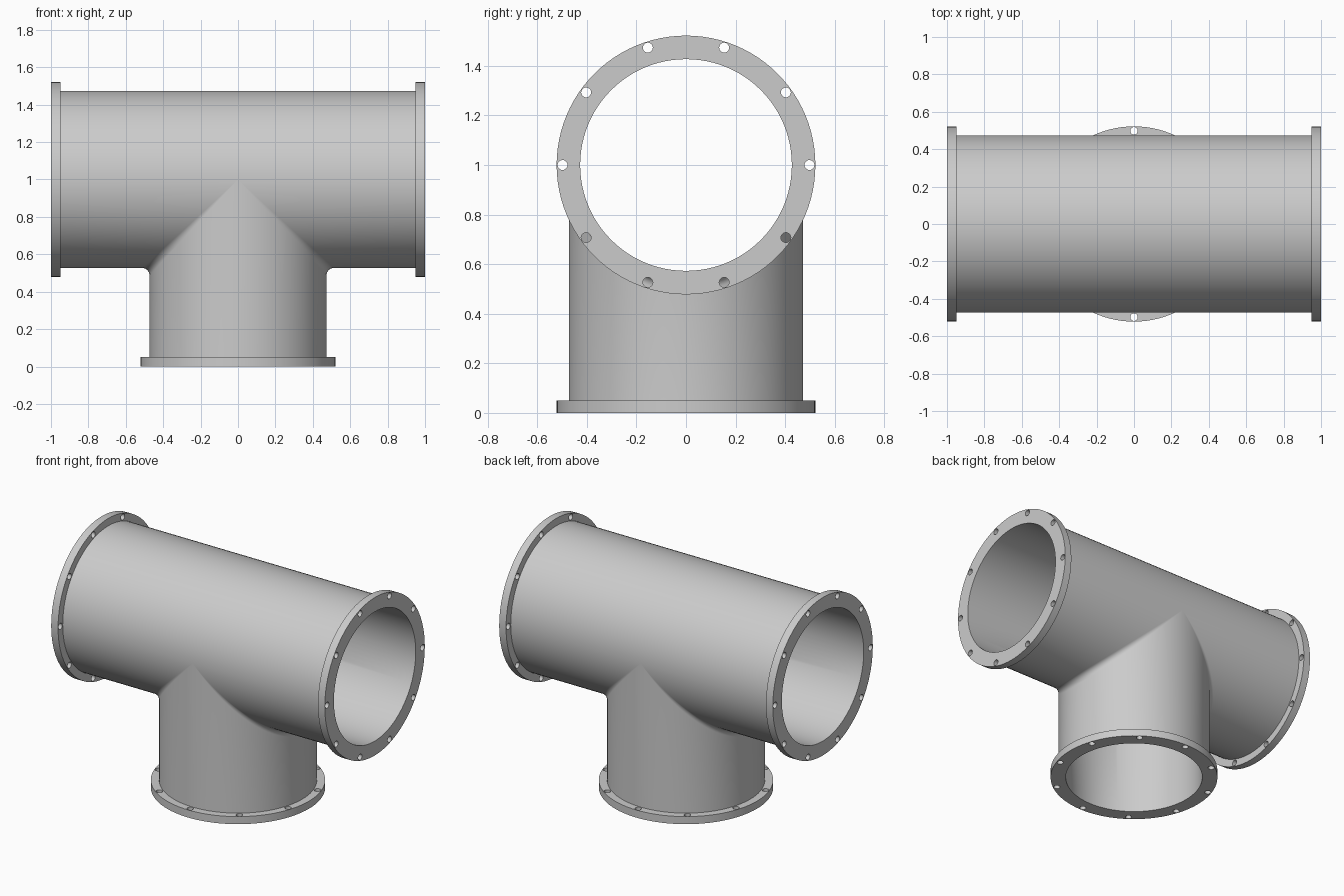
import bpy, bmesh
from math import sin, cos, pi
from mathutils import Vector, Matrix

if "Cube" in bpy.data.objects:
    bpy.data.objects.remove(bpy.data.objects["Cube"])

OUTER, BORE, FILLET = 0.473, 0.427, 0.04
FLANGE_R, FLANGE_T = 0.522, 0.05
AXIS_Z, HALF_LEN = 1.0, 1.0
END = HALF_LEN - FLANGE_T
HALF_STEPS, ARC_STEPS = 48, 8
HOLES, HOLE_R, HOLE_CIRCLE = 10, 0.02, 0.498


def to_object(name, bm):
    bmesh.ops.remove_doubles(bm, verts=bm.verts, dist=1e-5)
    bmesh.ops.recalc_face_normals(bm, faces=bm.faces)
    mesh = bpy.data.meshes.new(name)
    bm.to_mesh(mesh)
    bm.free()
    obj = bpy.data.objects.new(name, mesh)
    bpy.context.collection.objects.link(obj)
    return obj


def activate(obj):
    bpy.ops.object.select_all(action='DESELECT')
    obj.select_set(True)
    bpy.context.view_layer.objects.active = obj


def shade(obj):
    activate(obj)
    bpy.ops.object.shade_smooth_by_angle(angle=pi / 6)


def loft(bm, sections, side, closed):
    """Skin neighbouring sections with quads; side mirrors in x."""
    rows = [[bm.verts.new((p[0] * side, p[1], p[2])) for p in s] for s in sections]
    for a, b in zip(rows, rows[1:]):
        n = len(a)
        for i in range(n if closed else n - 1):
            j = (i + 1) % n
            bm.faces.new((a[i], a[j], b[j], b[i]))


def branch_section(t):
    """Wall outline: bore, branch foot, outside, filleted corner, run end."""
    c, s = cos(t), sin(t)
    reach = OUTER + FILLET
    centre = Vector((reach * c, reach * s, AXIS_Z - reach * c))
    n_branch, n_run = Vector((c, s, 0)), Vector((0, s, -c))
    bore = [(END, BORE * s, AXIS_Z - BORE * c),
            (BORE * c, BORE * s, AXIS_Z - BORE * c),
            (BORE * c, BORE * s, FLANGE_T)]
    corner = [centre - FILLET * n_branch.slerp(n_run, k / ARC_STEPS)
              for k in range(ARC_STEPS + 1)]
    return (bore + [(OUTER * c, OUTER * s, FLANGE_T)] + corner
            + [(END, OUTER * s, AXIS_Z - OUTER * c)])


def crown_section(t):
    c, s = cos(t), sin(t)
    return [(x, r * s, AXIS_Z - r * c)
            for x, r in ((0, BORE), (END, BORE), (END, OUTER), (0, OUTER))]


# Tee-shaped pipe wall
bm = bmesh.new()
lower = [-pi / 2 + pi * i / HALF_STEPS for i in range(HALF_STEPS + 1)]
for side in (1, -1):
    loft(bm, [branch_section(t) for t in lower], side, True)
    loft(bm, [crown_section(t + pi) for t in lower], side, False)
shade(to_object("tee_pipe", bm))


# Bolted ring flanges
def make_flange(name, matrix):
    bm = bmesh.new()
    ring = [bm.verts.new((r, 0, z)) for r, z in
            ((BORE, 0), (FLANGE_R, 0), (FLANGE_R, FLANGE_T), (BORE, FLANGE_T))]
    edges = [bm.edges.new((ring[i], ring[(i + 1) % 4])) for i in range(4)]
    bmesh.ops.spin(bm, geom=ring + edges, axis=(0, 0, 1), cent=(0, 0, 0),
                   angle=2 * pi, steps=2 * HALF_STEPS)
    flange = to_object(name, bm)

    bm = bmesh.new()
    for i in range(HOLES):
        a = pi / 2 + 2 * pi * i / HOLES
        spot = Matrix.Translation((HOLE_CIRCLE * cos(a), HOLE_CIRCLE * sin(a), FLANGE_T / 2))
        bmesh.ops.create_cone(bm, cap_ends=True, segments=20, radius1=HOLE_R,
                              radius2=HOLE_R, depth=FLANGE_T * 3, matrix=spot)
    cutter = to_object("bolt_hole_cutter", bm)
    cutter.hide_render = True

    mod = flange.modifiers.new("bolt_holes", 'BOOLEAN')
    mod.operation, mod.solver, mod.object = 'DIFFERENCE', 'EXACT', cutter
    activate(flange)
    bpy.ops.object.modifier_apply(modifier=mod.name)
    bpy.data.objects.remove(cutter)
    flange.matrix_world = matrix
    shade(flange)


make_flange("bottom_flange", Matrix.Identity(4))
for name, side in (("left_flange", 1), ("right_flange", -1)):
    make_flange(name, Matrix.Translation((side * HALF_LEN, 0, AXIS_Z))
                @ Matrix.Rotation(-side * pi / 2, 4, 'Y'))
